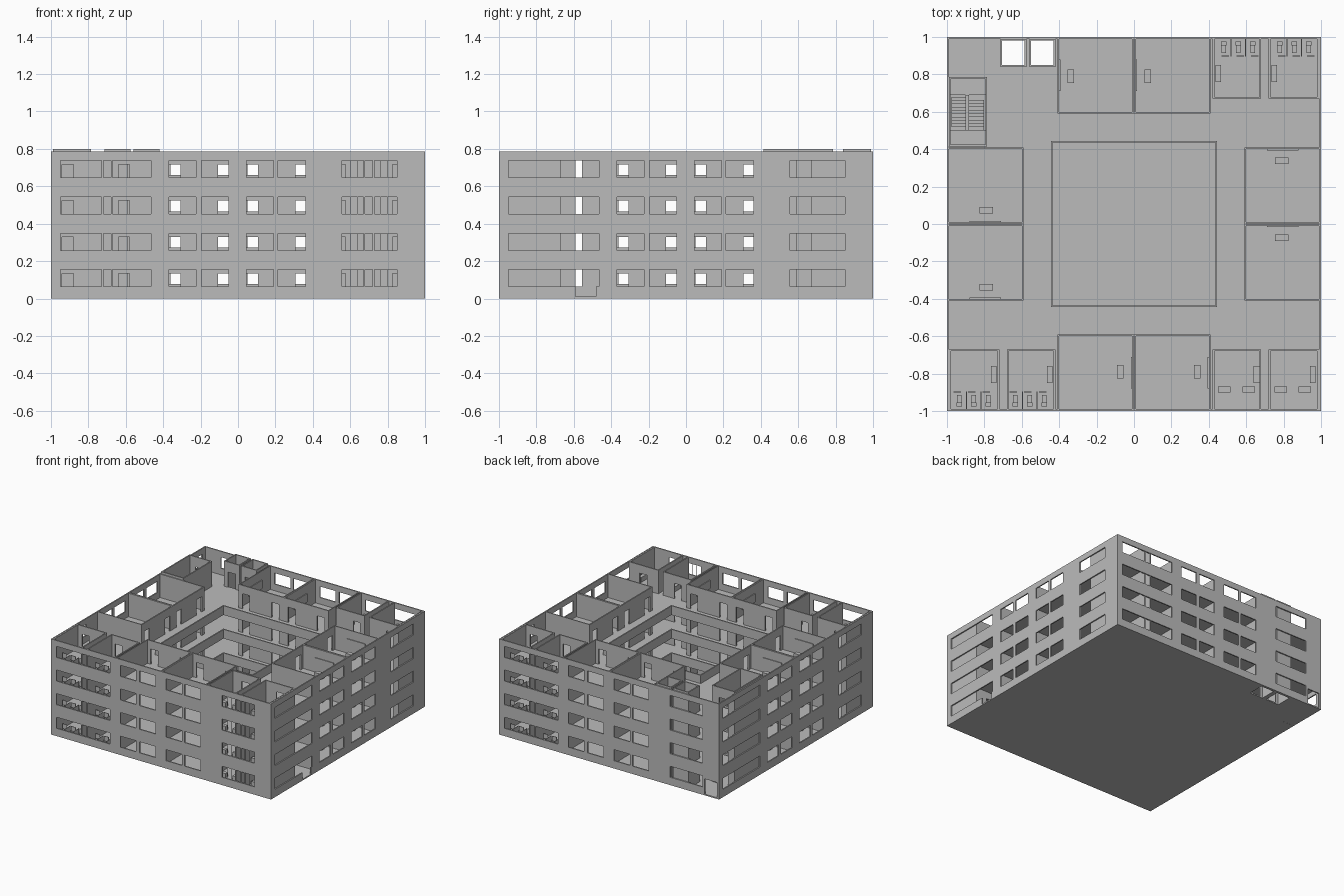
import bpy, bmesh
from math import pi
from mathutils import Vector

if "Cube" in bpy.data.objects:
    bpy.data.objects.remove(bpy.data.objects["Cube"], do_unlink=True)

FLOORS, PITCH, SLAB, T, TOP = 4, 0.194, 0.01, 0.01, 0.785
WALL_TOP = 0.203
DOOR_TOP = 0.135

concrete = bpy.data.materials.new("concrete grey")
concrete.use_nodes = True
grey = (0.5, 0.5, 0.5, 1)
concrete.diffuse_color = grey
concrete.node_tree.nodes["Principled BSDF"].inputs["Base Color"].default_value = grey


def panel(bm, axis, at, u, v, holes=(), thick=T):
    """Flat plate normal to axis, spanning u by v, with rectangular holes."""
    def cuts(span, i):
        inner = [c for h in holes for c in h[i] if span[0] < c < span[1]]
        return sorted(set([*span, *inner]))
    us, vs = cuts(u, 0), cuts(v, 1)
    verts, faces = {}, []

    def vert(a, b):
        if (a, b) not in verts:
            co = [a, b]
            co.insert(axis, at)
            verts[a, b] = bm.verts.new(co)
        return verts[a, b]

    for a, b in zip(us, us[1:]):
        for c, d in zip(vs, vs[1:]):
            mu, mv = (a + b) / 2, (c + d) / 2
            if any(h[0][0] < mu < h[0][1] and h[1][0] < mv < h[1][1] for h in holes):
                continue
            faces.append(bm.faces.new([vert(a, c), vert(b, c), vert(b, d), vert(a, d)]))
    new = bmesh.ops.extrude_face_region(bm, geom=faces, use_keep_orig=True)["geom"]
    shift = Vector([thick if i == axis else 0 for i in range(3)])
    bmesh.ops.translate(bm, vec=shift, verts=[g for g in new if isinstance(g, bmesh.types.BMVert)])


def box(bm, x, y, z):
    panel(bm, 2, z[0], x, y, thick=z[1] - z[0])


def make(name, build, floors=(0,), turns=(0,)):
    """Build one mesh and repeat it over storeys and quarter turns."""
    bm = bmesh.new()
    build(bm)
    bmesh.ops.recalc_face_normals(bm, faces=bm.faces)
    mesh = bpy.data.meshes.new(name)
    bm.to_mesh(mesh)
    bm.free()
    mesh.materials.append(concrete)
    for f in floors:
        for t in turns:
            ob = bpy.data.objects.new(name, mesh)
            ob.location.z = f * PITCH
            ob.rotation_euler.z = t * pi / 2
            bpy.context.collection.objects.link(ob)


ALL = range(FLOORS)
SHAFTS = [(-0.715, -0.575), (-0.56, -0.42)]
SHAFT_Y = (0.84, 0.99)
STAIR_X, STAIR_Y = (-0.99, -0.785), (0.415, 0.785)

# Outer walls, one per side, with rows of windows
WINDOWS = [(-0.95, -0.465), (-0.37, -0.225), (-0.195, -0.05),
           (0.045, 0.19), (0.215, 0.36), (0.556, 0.85)]
ENTRANCES = {1: (-0.59, -0.48), 2: (0.87, 0.98)}
for side, label in enumerate(["front", "left", "back", "right"]):
    holes = [(w, (0.064 + f * PITCH, 0.155 + f * PITCH)) for w in WINDOWS for f in ALL]
    if side in ENTRANCES:
        holes.append((ENTRANCES[side], (SLAB, DOOR_TOP)))
    make(label + "_outer_wall",
         lambda bm: panel(bm, 1, -1, (-1, 1), (0, TOP), holes), turns=(side,))

# Floor slabs: solid ground apart from the shafts, upper ones open to the court
shaft_holes = [((a + T, b - T), (SHAFT_Y[0] + T, SHAFT_Y[1] - T)) for a, b in SHAFTS]
court = ((-0.44, 0.44), (-0.44, 0.44))
stair_void = ((-0.98, -0.795), (0.425, 0.69))
FULL = (-0.995, 0.995)
make("ground_slab", lambda bm: panel(bm, 2, 0, FULL, FULL, shaft_holes, SLAB))
make("floor_slab", lambda bm: panel(bm, 2, 0, FULL, FULL, shaft_holes + [court, stair_void], SLAB),
     floors=range(1, FLOORS))


# Low parapet around the court
def parapet(bm):
    panel(bm, 1, -0.445, (-0.445, 0.445), (SLAB, 0.078))


make("court_parapet", parapet, ALL, range(4))


# Pair of classrooms, repeated on each side
def classrooms(bm):
    z = (0.005, WALL_TOP)
    doors = [((s * 0.34 - 0.033, s * 0.34 + 0.033), (SLAB, DOOR_TOP)) for s in (-1, 1)]
    doors += [((s * 0.075 - 0.033, s * 0.075 + 0.033), (SLAB, DOOR_TOP)) for s in (-1, 1)]
    panel(bm, 1, -0.6, (-0.41, 0.41), z, doors)
    for x in (-0.41, -0.01, 0.002, 0.4):
        panel(bm, 0, x, (-0.995, -0.595), z, thick=0.008)


def classroom_furniture(bm):
    for x in (0, 0.41):
        box(bm, (x - 0.09, x - 0.055), (-0.825, -0.755), (SLAB, 0.05))
        box(bm, (x - 0.016, x - 0.009), (-0.88, -0.71), (0.06, 0.13))


make("classroom_walls", classrooms, ALL, range(4))
make("desk_and_board", classroom_furniture, ALL, range(4))


# Corner rooms in pairs: washrooms on two corners, offices on one
def corner_rooms(bm, door_a, door_b):
    z = (0.005, WALL_TOP)
    for (a, b), d in (((0.42, 0.68), door_a), ((0.72, 0.988), door_b)):
        panel(bm, 1, -0.68, (a, b), z, [(d, (SLAB, DOOR_TOP))])
        panel(bm, 0, a, (-0.995, -0.67), z)
        panel(bm, 0, b - T, (-0.995, -0.67), z)


def washroom_walls(bm):
    corner_rooms(bm, (0.58, 0.64), (0.88, 0.94))
    bmesh.ops.scale(bm, vec=(-1, 1, 1), verts=bm.verts)


def washroom_fittings(bm):
    for x0 in (-0.98, -0.68):
        box(bm, (x0 + 0.215, x0 + 0.245), (-0.85, -0.76), (SLAB, 0.045))
        for i in range(3):
            x = x0 + 0.045 + i * 0.078
            box(bm, (x - 0.012, x + 0.012), (-0.955, -0.915), (SLAB, 0.03))
            box(bm, (x - 0.015, x + 0.015), (-0.975, -0.955), (SLAB, 0.045))
            box(bm, (x - 0.03, x + 0.01), (-0.9, -0.896), (SLAB, 0.06))
            if i:
                box(bm, (x - 0.041, x - 0.037), (-0.99, -0.896), (SLAB, 0.06))


def office_furniture(bm):
    for x0 in (0.42, 0.72):
        box(bm, (x0 + 0.22, x0 + 0.25), (-0.85, -0.76), (SLAB, 0.05))
        for dx in (0.03, 0.16):
            box(bm, (x0 + dx, x0 + dx + 0.067), (-0.9, -0.87), (SLAB, 0.045))


def window_bars(bm):
    for x in (0.6, 0.64, 0.76, 0.8):
        box(bm, (x - 0.002, x + 0.002), (-0.997, -0.993), (0.064, 0.155))


make("washroom_walls", washroom_walls, ALL, (0, 2))
make("washroom_fittings", washroom_fittings, ALL, (0, 2))
make("office_walls", lambda bm: corner_rooms(bm, (0.51, 0.575), (0.825, 0.89)), ALL)
make("office_furniture", office_furniture, ALL)
make("window_bars", window_bars, ALL)


# Tall enclosures rising above the walls, with a door on each storey
def enclosure(bm, x, y, door_side, door):
    z = (0.002, 0.8)
    doors = [(door, (SLAB + f * PITCH, DOOR_TOP + f * PITCH)) for f in ALL]
    for i, at in enumerate((y[0], y[1] - T)):
        panel(bm, 1, at, x, z, doors if i == door_side else ())
    for at in (x[0], x[1] - T):
        panel(bm, 0, at, y, z)


for x in SHAFTS:
    make("lift_shaft", lambda bm: enclosure(bm, x, SHAFT_Y, 0, (x[0] + 0.035, x[1] - 0.035)))
make("stairwell", lambda bm: enclosure(bm, STAIR_X, STAIR_Y, 1, (-0.93, -0.85)))


# Two flights of steps and a half landing per storey, around a middle wall
def stairs(bm):
    steps, run = 9, 0.018
    rise = PITCH / 2 / steps
    for i in range(steps):
        z = SLAB + (i + 1) * rise
        y = 0.68 - (i + 1) * run
        box(bm, (-0.975, -0.9), (y, y + run), (z - 2 * rise, z))
        z += PITCH / 2
        y = 0.5 + i * run
        box(bm, (-0.882, -0.802), (y, y + run), (z - 2 * rise, z))
    half = SLAB + PITCH / 2
    box(bm, (-0.98, -0.795), (0.425, 0.5), (half - 0.01, half))
    box(bm, (-0.9, -0.882), (0.5, 0.69), (SLAB, PITCH + 0.06))


make("stair_flights", stairs, range(FLOORS - 1))
